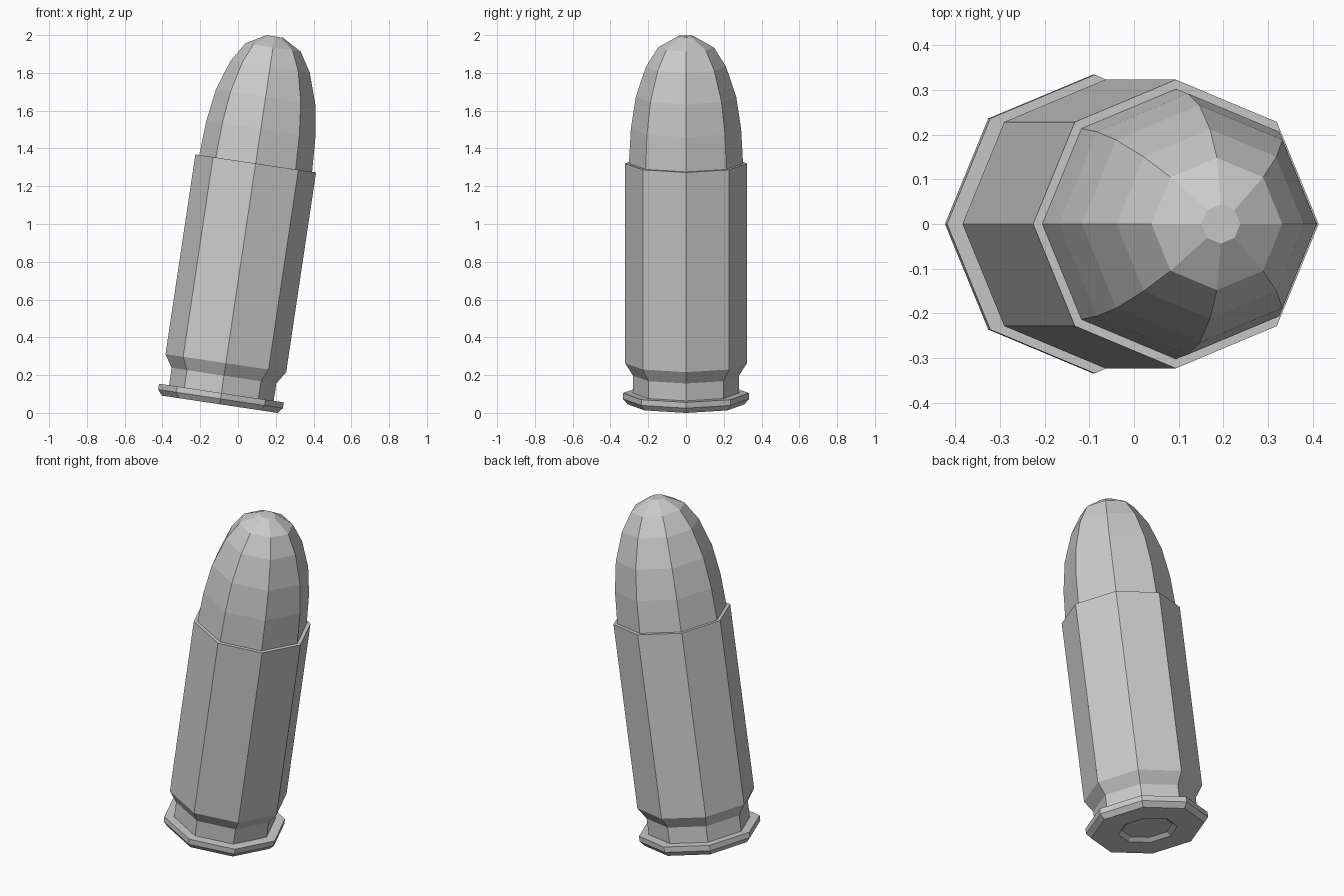
import bpy
import bmesh
from math import cos, sin, pi, radians
from mathutils import Matrix

SIDES = 8
TILT = radians(8.5)

if "Cube" in bpy.data.objects:
    bpy.data.objects.remove(bpy.data.objects["Cube"], do_unlink=True)

metal = bpy.data.materials.new("grey_metal")
metal.use_nodes = True
GREY = (0.6, 0.6, 0.6, 1)
metal.diffuse_color = GREY
metal.node_tree.nodes["Principled BSDF"].inputs["Base Color"].default_value = GREY

# The whole round leans toward +x about the centre of the rim
lean = Matrix.Translation((-0.088, 0, 0.105)) @ Matrix.Rotation(TILT, 4, "Y")


def lathe(name, profile, cap_start=False, cap_end=False):
    """Spin (radius, height) points, listed bottom to top on the outside."""
    bm = bmesh.new()
    rings = []
    for r, z in profile:
        angles = [2 * pi * i / SIDES for i in range(SIDES)]
        rings.append([bm.verts.new((r * cos(a), r * sin(a), z)) for a in angles])
    for low, high in zip(rings, rings[1:]):
        for i in range(SIDES):
            j = (i + 1) % SIDES
            bm.faces.new((low[i], low[j], high[j], high[i]))
    if cap_start:
        bm.faces.new(rings[0][::-1])
    if cap_end:
        bm.faces.new(rings[-1])
    bm.transform(lean)
    mesh = bpy.data.meshes.new(name)
    bm.to_mesh(mesh)
    bm.free()
    mesh.materials.append(metal)
    obj = bpy.data.objects.new(name, mesh)
    bpy.context.collection.objects.link(obj)
    return obj


# Case: base, chamfered rim, extractor groove, body and mouth ledge
lathe("case", [(0.162, -0.06), (0.31, -0.06), (0.334, -0.031), (0.334, 0),
               (0.28, 0), (0.28, 0.093), (0.323, 0.16), (0.323, 1.229),
               (0.302, 1.229)])

# Bullet: rounded nose with a small flat tip
lathe("bullet", [(0.302, 1.229), (0.292, 1.413), (0.266, 1.585),
                 (0.212, 1.747), (0.148, 1.85), (0.044, 1.909)], cap_end=True)

# Primer: shallow recess in the base
lathe("primer", [(0.138, -0.04), (0.162, -0.06)], cap_start=True)
